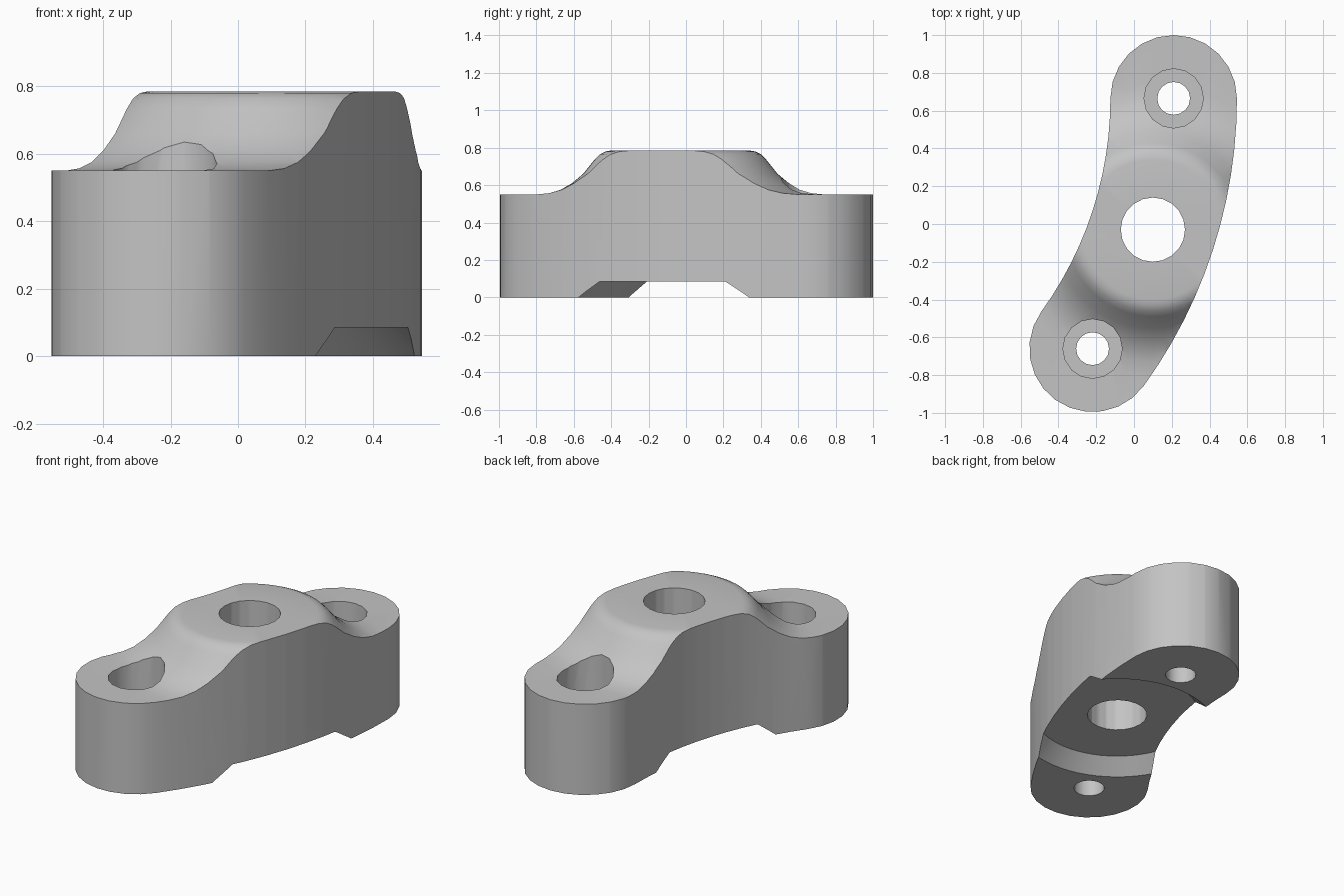
import bpy, bmesh
from math import sin, cos, pi, radians
from mathutils import Vector

cube = bpy.data.objects.get("Cube")
if cube:
    bpy.data.objects.remove(cube, do_unlink=True)

metal = bpy.data.materials.new("light_grey_metal")
metal.use_nodes = True
grey = (0.55, 0.55, 0.55, 1)
metal.diffuse_color = grey
metal.node_tree.nodes["Principled BSDF"].inputs["Base Color"].default_value = grey

BEND = Vector((-2.05, 0.665))      # centre of the arched plan
BEND_R, HALF_W = 2.26, 0.335
BORE = Vector((0.10, -0.03))
SWEEP = radians(-35.9)


def polar(c, r, a):
    return Vector((c.x + r * cos(a), c.y + r * sin(a)))


BOLTS = [polar(BEND, BEND_R, a) for a in (0, SWEEP)]


def finish(name, bm):
    bmesh.ops.recalc_face_normals(bm, faces=bm.faces)
    me = bpy.data.meshes.new(name)
    bm.to_mesh(me)
    bm.free()
    me.materials.append(metal)
    ob = bpy.data.objects.new(name, me)
    bpy.context.collection.objects.link(ob)
    return ob


def prism(name, outline, z0, z1):
    bm = bmesh.new()
    base = bm.faces.new([bm.verts.new((p.x, p.y, z0)) for p in outline])
    top = bmesh.ops.extrude_face_region(bm, geom=[base])["geom"]
    verts = [g for g in top if isinstance(g, bmesh.types.BMVert)]
    bmesh.ops.translate(bm, verts=verts, vec=(0, 0, z1 - z0))
    return finish(name, bm)


def cylinder(name, c, r, z0, z1, sides):
    return prism(name, [polar(c, r, 2 * pi * i / sides) for i in range(sides)], z0, z1)


def revolve(name, c, profile, sides):
    bm = bmesh.new()
    rings = []
    for r, z in profile:
        n = 1 if r == 0 else sides
        rings.append([bm.verts.new((*polar(c, r, 2 * pi * i / sides), z)) for i in range(n)])
    for a, b in zip(rings, rings[1:]):
        for i in range(sides):
            j = (i + 1) % sides
            quad = [a[i % len(a)], a[j % len(a)], b[j % len(b)], b[i % len(b)]]
            bm.faces.new(list(dict.fromkeys(quad)))
    return finish(name, bm)


def boolean(target, cutter, operation):
    cutter.hide_render = True
    mod = target.modifiers.new(cutter.name, "BOOLEAN")
    mod.operation, mod.object, mod.solver = operation, cutter, "EXACT"
    bpy.context.view_layer.objects.active = target
    bpy.ops.object.modifier_apply(modifier=mod.name)
    bpy.data.objects.remove(cutter, do_unlink=True)


# Arched plan with a rounded lug at each end
steps = 12
outline = [polar(BEND, BEND_R + HALF_W, SWEEP * (1 - i / steps)) for i in range(steps)]
outline += [polar(BOLTS[0], HALF_W, pi * i / steps) for i in range(steps)]
outline += [polar(BEND, BEND_R - HALF_W, SWEEP * i / steps) for i in range(steps)]
outline += [polar(BOLTS[1], HALF_W, SWEEP + pi + pi * i / steps) for i in range(steps)]
body = prism("clamp_body", outline, -0.1, 1.0)

# Raised round boss on top and conical recess below, both about the bore
profile = [(0, 0.085), (0.47, 0.085), (0.56, 0), (2, 0), (2, 0.55),
           (0.77, 0.55), (0.70, 0.557), (0.64, 0.575), (0.58, 0.61), (0.52, 0.66),
           (0.46, 0.735), (0.43, 0.765), (0.40, 0.78), (0.37, 0.785), (0, 0.785)]
boolean(body, revolve("boss_form", BORE, profile, 64), "INTERSECT")

# Central bore and counterbored bolt holes
boolean(body, cylinder("bore_cutter", BORE, 0.17, -0.2, 1.2, 20), "DIFFERENCE")
for c in BOLTS:
    boolean(body, cylinder("bolt_cutter", c, 0.087, -0.2, 1.2, 16), "DIFFERENCE")
    boolean(body, cylinder("counterbore_cutter", c, 0.157, 0.30, 1.2, 16), "DIFFERENCE")

bpy.ops.object.select_all(action="DESELECT")
body.select_set(True)
bpy.context.view_layer.objects.active = body
bpy.ops.object.shade_smooth_by_angle(angle=radians(30))
